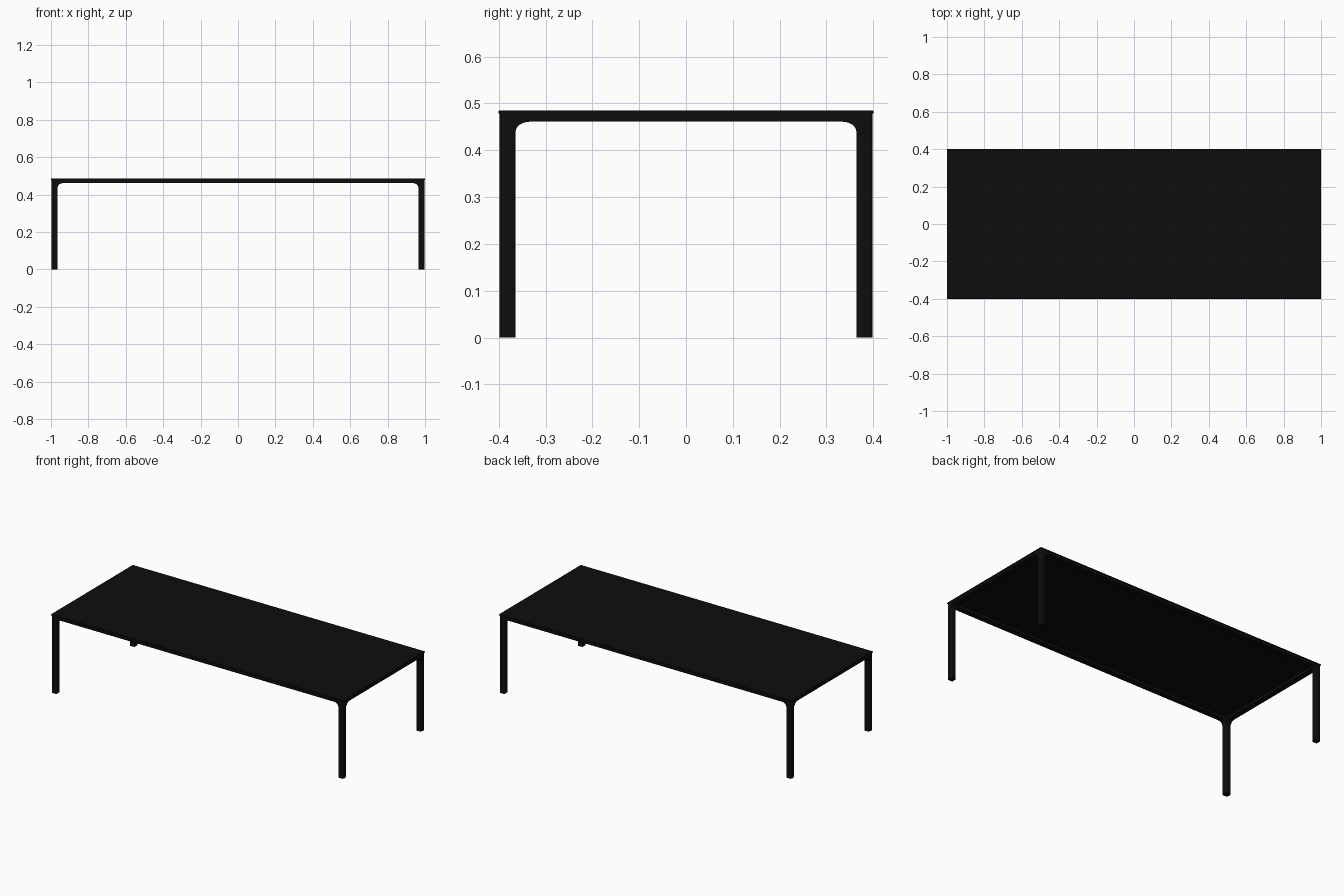
import bpy, bmesh, math
from mathutils import Vector

if "Cube" in bpy.data.objects:
    bpy.data.objects.remove(bpy.data.objects["Cube"])

black = bpy.data.materials.new("black")
black.diffuse_color = (0.004, 0.004, 0.004, 1)
black.use_nodes = True
black.node_tree.nodes["Principled BSDF"].inputs["Base Color"].default_value = black.diffuse_color

X, Y = 0.998, 0.398          # outer frame faces
W = 0.034                    # leg and rail width
RAIL_BOTTOM, RAIL_TOP, TOP = 0.461, 0.478, 0.485


def finish(name, bm, bevel=0.0, segments=3):
    bmesh.ops.recalc_face_normals(bm, faces=bm.faces)
    mesh = bpy.data.meshes.new(name)
    bm.to_mesh(mesh)
    bm.free()
    mesh.materials.append(black)
    ob = bpy.data.objects.new(name, mesh)
    bpy.context.collection.objects.link(ob)
    if bevel:
        mod = ob.modifiers.new("bevel", 'BEVEL')
        mod.width, mod.segments = bevel, segments
        mod.limit_method = 'ANGLE'
    bpy.context.view_layer.objects.active = ob
    ob.select_set(True)
    bpy.ops.object.shade_smooth_by_angle(angle=math.radians(30))
    ob.select_set(False)
    return ob


def box(name, center, size, bevel, vertical_only=False):
    bm = bmesh.new()
    bmesh.ops.create_cube(bm, size=1)
    for v in bm.verts:
        v.co = Vector([c + a * s for c, a, s in zip(center, v.co, size)])
    if vertical_only:
        edges = [e for e in bm.edges
                 if abs(e.verts[0].co.z - e.verts[1].co.z) > 0.1]
        bmesh.ops.bevel(bm, geom=edges, offset=bevel, segments=4,
                        profile=0.5, affect='EDGES')
        bevel = 0
    return finish(name, bm, bevel, 1)


def rail(name, half, along_x, side):
    """Rail whose underside curves down into the legs at both ends."""
    inner, run, drop = half - W, 0.03, 0.022
    arc = []
    for i in range(9):
        a = math.pi / 2 * i / 8
        arc.append((inner - run + run * math.sin(a),
                    RAIL_BOTTOM - drop + drop * math.cos(a)))
    end = half - 0.006
    right = arc + [(end, RAIL_BOTTOM - drop), (end, RAIL_TOP)]
    outline = right + [(-u, z) for u, z in reversed(right)]
    outer = (Y if along_x else X) * side
    bm = bmesh.new()
    loops = []
    for d in (outer, outer - W * side):
        loops.append([bm.verts.new((u, d, z) if along_x else (d, u, z))
                      for u, z in outline])
    n = len(outline)
    bm.faces.new(loops[0])
    bm.faces.new(loops[1])
    for i in range(n):
        j = (i + 1) % n
        bm.faces.new((loops[0][i], loops[0][j], loops[1][j], loops[1][i]))
    finish(name, bm)


# thin table top
box("table_top", (0, 0, (RAIL_TOP + TOP) / 2), (2, 0.8, TOP - RAIL_TOP), 0.001)

# four legs with rounded vertical edges
for sx, nx in ((-1, "left"), (1, "right")):
    for sy, ny in ((-1, "front"), (1, "back")):
        box(f"{ny}_{nx}_leg",
            (sx * (X - W / 2), sy * (Y - W / 2), RAIL_TOP / 2),
            (W, W, RAIL_TOP), 0.006, True)

# rails between the legs
for s, n in ((-1, "front"), (1, "back")):
    rail(f"{n}_rail", X, True, s)
for s, n in ((-1, "left"), (1, "right")):
    rail(f"{n}_rail", Y, False, s)
